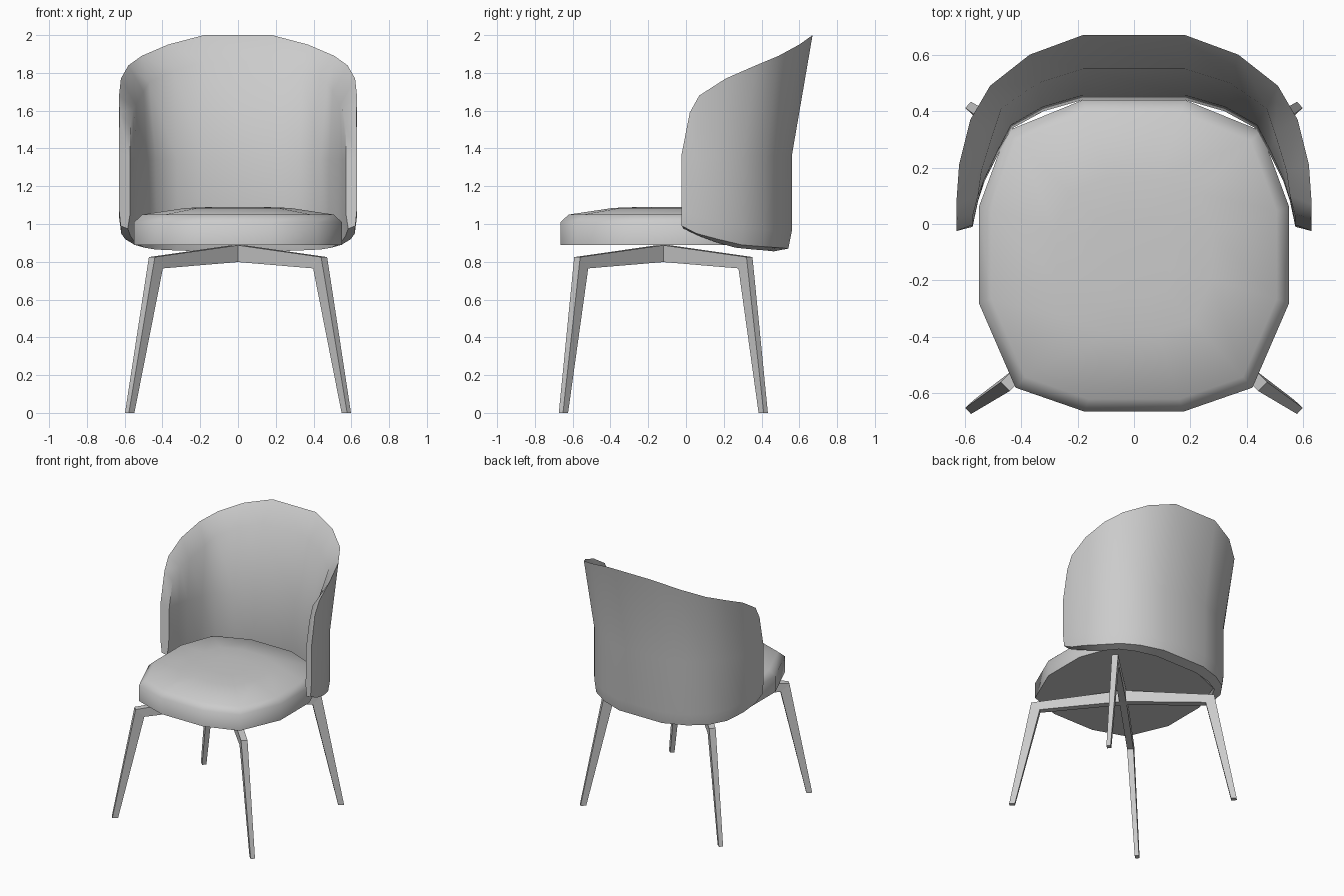
import bpy, bmesh, math
from mathutils import Vector

if "Cube" in bpy.data.objects:
    bpy.data.objects.remove(bpy.data.objects["Cube"])


def make(name, verts, faces, angle=None):
    me = bpy.data.meshes.new(name)
    me.from_pydata([tuple(v) for v in verts], [], faces)
    bm = bmesh.new()
    bm.from_mesh(me)
    bmesh.ops.recalc_face_normals(bm, faces=bm.faces[:])
    bm.to_mesh(me)
    bm.free()
    ob = bpy.data.objects.new(name, me)
    bpy.context.collection.objects.link(ob)
    if angle:
        bpy.ops.object.select_all(action='DESELECT')
        ob.select_set(True)
        bpy.context.view_layer.objects.active = ob
        bpy.ops.object.shade_smooth_by_angle(angle=math.radians(angle))
    return ob


def loft(name, rings, angle=None):
    """Skin closed rings of equal length and cap both ends."""
    n = len(rings[0])
    verts = [p for r in rings for p in r]
    faces = [(i*n + j, i*n + (j+1) % n, (i+1)*n + (j+1) % n, (i+1)*n + j)
             for i in range(len(rings) - 1) for j in range(n)]
    faces += [tuple(range(n)), tuple(range((len(rings)-1)*n, len(rings)*n))]
    return make(name, verts, faces, angle)


# Seat: twelve-sided cushion with a softly domed top
half = [(.175, -.665), (.42, -.58), (.55, -.28), (.55, .06), (.45, .33), (.18, .44)]
outline = half + [(-x, y) for x, y in reversed(half)]
cy = -.11
levels = [(1, .89), (1, 1.01), (.92, 1.05), (.5, 1.085), (.25, 1.09)]
loft("seat", [[(x*s, cy + (y - cy)*s, z) for x, y in outline] for s, z in levels], 50)

# Backrest shell: half columns from back centre to arm front
# (outer mid x, y), (rim x, y, z), (inner x, y), bottom z
columns = [
    ((.18, .56), (.18, .67, 2.00), (.18, .44), .87),
    ((.35, .50), (.37, .60, 1.95), (.32, .40), .875),
    ((.47, .42), (.51, .49, 1.89), (.43, .34), .88),
    ((.56, .30), (.58, .37, 1.84), (.48, .25), .89),
    ((.61, .17), (.62, .21, 1.77), (.53, .15), .92),
    ((.63, .05), (.63, .07, 1.68), (.553, .08), .95),
    ((.63, -.025), (.628, .02, 1.59), (.572, -.01), .99),
]


def section(col):
    (ox, oy), (rx, ry, rz), (ix, iy), b = col
    def mix(t):
        return ox + (ix - ox)*t, oy + (iy - oy)*t
    o, i = Vector((ox, oy)), Vector((ix, iy))
    lean = Vector((rx, ry)) - o
    top = i + lean
    drop = .14 if rz > 1.7 else .07
    low = mix(.15)
    under = mix(.8)
    mid = i + lean * .15
    return [(*under, b - .015), (*low, b), (ox, oy, b + .09), (ox, oy, 1.36),
            (rx, ry, rz), (*top, rz - drop), (*mid, 1.34), (ix, iy, b + .06)]


right = [section(c) for c in columns]
left = [[(-x, y, z) for x, y, z in s] for s in right]
loft("backrest_shell", left[::-1] + right, 50)


# Legs: bent tapered bars meeting in a cross under the seat
def leg(name, sx, sy):
    # (inner radius, z), (outer radius, z), direction, width
    stations = [((0, .80), (0, .89), (.707, .707), .05),
                ((.585, .765), (.645, .825), (.707, .707), .045),
                ((.76, 0), (.80, 0), (.735, .678), .03)]
    rings = []
    for (r0, z0), (r1, z1), (dx, dy), w in stations:
        ring = []
        for r, z, s in ((r0, z0, -1), (r0, z0, 1), (r1, z1, 1), (r1, z1, -1)):
            ring.append((sx*(r*dx - s*w/2*dy), -.12 + sy*(r*dy + s*w/2*dx), z))
        rings.append(ring)
    loft(name, rings)


for label, sy in (("front", -1), ("back", 1)):
    for side, sx in (("left", -1), ("right", 1)):
        leg(f"{label}_{side}_leg", sx, sy)
